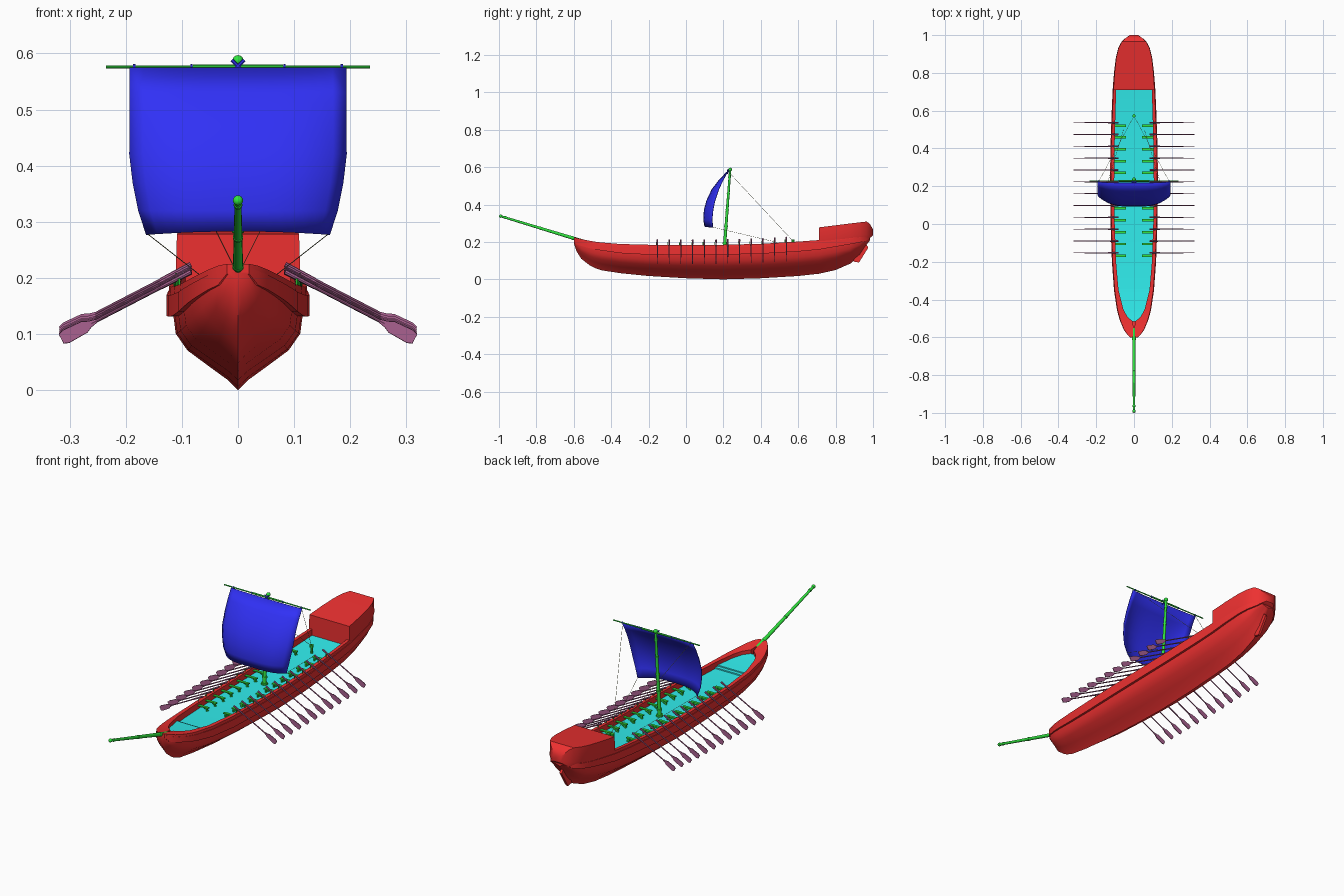
import bpy, bmesh, math
from mathutils import Vector

if "Cube" in bpy.data.objects:
    bpy.data.objects.remove(bpy.data.objects["Cube"])


def mat(name, c):
    m = bpy.data.materials.new(name)
    m.diffuse_color = (*c, 1)
    m.use_nodes = True
    m.node_tree.nodes["Principled BSDF"].inputs["Base Color"].default_value = m.diffuse_color
    return m


RED = mat("red_paint", (0.85, 0.03, 0.03))
BLUE = mat("blue_cloth", (0.03, 0.03, 0.92))
GREEN = mat("green_wood", (0.03, 0.78, 0.05))
CYAN = mat("cyan_deck", (0.03, 0.85, 0.85))
PURPLE = mat("purple_oar", (0.40, 0.12, 0.28))
ROPE = mat("rope", (0.30, 0.32, 0.15))


def finish(name, bm, material, angle=35):
    bmesh.ops.recalc_face_normals(bm, faces=bm.faces)
    me = bpy.data.meshes.new(name)
    bm.to_mesh(me)
    bm.free()
    me.materials.append(material)
    ob = bpy.data.objects.new(name, me)
    bpy.context.collection.objects.link(ob)
    bpy.context.view_layer.objects.active = ob
    ob.select_set(True)
    bpy.ops.object.shade_smooth_by_angle(angle=math.radians(angle))
    ob.select_set(False)
    return ob


def add_loft(bm, loops, closed=True, caps=True):
    rows = [[bm.verts.new(p) for p in lp] for lp in loops]
    n = len(rows[0])
    for a, b in zip(rows, rows[1:]):
        for i in range(n if closed else n - 1):
            j = (i + 1) % n
            bm.faces.new((a[i], a[j], b[j], b[i]))
    if caps:
        bm.faces.new(rows[0])
        bm.faces.new(rows[-1])


def loft(name, loops, material, closed=True, caps=True, angle=35):
    bm = bmesh.new()
    add_loft(bm, loops, closed, caps)
    return finish(name, bm, material, angle)


def add_rod(bm, a, b, r1, r2, sides=10):
    a, b = Vector(a), Vector(b)
    q = (b - a).to_track_quat('Z', 'Y')
    ring = lambda c, r: [c + q @ Vector((r * math.cos(t), r * math.sin(t), 0))
                         for t in (2 * math.pi * i / sides for i in range(sides))]
    add_loft(bm, [ring(a, r1), ring(b, r2)])


def add_ball(bm, c, r):
    res = bmesh.ops.create_uvsphere(bm, u_segments=12, v_segments=8, radius=r)
    bmesh.ops.translate(bm, verts=res['verts'], vec=c)


def add_box(bm, x0, x1, y0, y1, z0, z1):
    add_loft(bm, [[(x0, y0, z), (x1, y0, z), (x1, y1, z), (x0, y1, z)] for z in (z0, z1)])


# stations along the hull: y, keel height, gunwale height, half width, inner half width
ST = [(-.60, .195, .225, .020, 0), (-.585, .15, .222, .036, 0), (-.56, .11, .215, .054, 0),
      (-.515, .075, .206, .073, .008), (-.49, .062, .202, .081, .036), (-.45, .048, .197, .091, .057),
      (-.35, .033, .189, .106, .082), (-.2, .018, .185, .117, .095), (0, .006, .184, .124, .102),
      (.2, 0, .185, .127, .105), (.4, .006, .19, .125, .103), (.6, .018, .202, .118, .098),
      (.71, .03, .21, .113, .094), (.8, .05, .22, .106, .088), (.88, .085, .229, .096, .078),
      (.93, .13, .235, .083, .064), (.965, .185, .24, .062, .04), (.985, .21, .243, .035, .01)]


def at(y, k):
    for a, b in zip(ST, ST[1:]):
        if a[0] <= y <= b[0]:
            return a[k] + (b[k] - a[k]) * (y - a[0]) / (b[0] - a[0])


def band(y, zk, zs):
    h = min(.053, .034 + .06 * max(0, min(y + .6, .99 - y)))
    return zs - min(h, (zs - zk) * .6)


# hull shell
SEC = [(1, 1), (.96, .74), (.78, .52), (.43, .30), (.17, .14)]
hull = []
for y, zk, zs, w, wi in ST:
    zb, wh = band(y, zk, zs) + .004, w * .91
    half = [(wh * f, y, zk + (zb - zk) * t) for f, t in SEC]
    hull.append(half + [(0, y, zk)] + [(-x, yy, z) for x, yy, z in reversed(half)])
loft("hull", hull, RED)

# raised side planking with gunwale, one ring per side, closed at the bow
for s, side in ((1, "left"), (-1, "right")):
    loops = []
    for y, zk, zs, w, wi in ST:
        zb = band(y, zk, zs)
        zm = zb + (zs - zb) * .72
        loops.append([(s * x, y, z) for x, z in
                      ((wi, zb), (w * .9, zb), (w, zb), (w, zm), (w * .975, zm),
                       (w * .965, zs), (wi, zs))])
    loft("bulwark_" + side, loops, RED, angle=30)

# main deck, raised foredeck and step
deck = [s for s in ST if -.515 <= s[0] <= .8]
loft("deck", [[(x, y, z - zz) for x, zz in ((-wi, .03), (wi, .03), (wi, .038), (-wi, .038))]
              for y, k, z, w, wi in deck], CYAN)
for name, ye, top in (("foredeck", -.36, .018), ("foredeck_step", -.345, .024)):
    ys = [s[0] for s in deck if s[0] < ye - .012] + [ye]
    loft(name, [[(x, y, at(y, 2) - d) for x, d in
                 ((-at(y, 4), top), (at(y, 4), top), (at(y, 4), .035), (-at(y, 4), .035))]
                for y in ys], CYAN)

# stern cabin
CAB = [(.71, .16, .21, .278, .111), (.8, .18, .22, .289, .105), (.88, .2, .23, .299, .096),
       (.93, .21, .235, .305, .084), (.965, .215, .238, .309, .066), (.982, .22, .24, .298, .048),
       (1.0, .235, .25, .268, .022)]
loft("stern_cabin", [[(w * .9, y, za), (w, y, zb), (w * .98, y, zt), (-w * .98, y, zt),
                      (-w, y, zb), (-w * .9, y, za)] for y, za, zb, zt, w in CAB], RED)

# rudder blade
R = [(.895, .095), (.925, .09), (.975, .17), (.965, .185), (.925, .19)]
loft("rudder", [[(x, y, z) for y, z in R] for x in (-.006, .006)], RED)

# mast with bands and head
bm = bmesh.new()
foot, head = Vector((0, .204, .15)), Vector((0, .236, .585))
add_rod(bm, foot, head, .009, .006, 14)
for t, r in ((.02, .016), (.09, .013), (.3, .0105), (.5, .0098), (.7, .009), (.9, .0085)):
    p = foot.lerp(head, t)
    add_rod(bm, p, p + (head - foot) * .016, r, r, 14)
add_ball(bm, head + Vector((0, 0, .002)), .01)
finish("mast", bm, GREEN)

# yard with thicker middle
bm = bmesh.new()
add_rod(bm, (-.235, .228, .576), (.235, .228, .576), .003, .003)
add_rod(bm, (-.08, .228, .576), (.08, .228, .576), .0045, .0045)
finish("yard", bm, GREEN)

# lashing at the mast head and small ties along the yard
bm = bmesh.new()
for s in (-1, 1):
    add_rod(bm, (-.011 * s, .221, .566), (.011 * s, .224, .588), .003, .003, 8)
    for x in (.083, .185):
        add_rod(bm, (s * x - .002, .228, .576), (s * x + .002, .228, .576), .005, .005, 8)
finish("yard_lashing", bm, BLUE)

# bowsprit
bm = bmesh.new()
base, tip = Vector((0, -.55, .204)), Vector((0, -.991, .338))
add_rod(bm, base, tip, .0095, .006, 14)
for t in (.12, .5, .93):
    p = base.lerp(tip, t)
    add_rod(bm, p, p + (tip - base) * .02, .0105 - .003 * t, .0105 - .003 * t, 14)
add_ball(bm, tip, .009)
finish("bowsprit", bm, GREEN)

# billowing sail: rows of z, half width, edge y, middle y
ROWS = [(.574, .193, .223, .218), (.53, .193, .198, .176), (.48, .193, .175, .138),
        (.42, .193, .155, .110), (.37, .187, .145, .097), (.32, .177, .140, .094),
        (.277, .163, .144, .100)]
loops = []
for z, w, ye, ym in ROWS:
    us = [i / 8 - 1 for i in range(17)]
    loops.append([(w * u, ym + (ye - ym) * abs(u) ** 3.5,
                   z + (.006 * (1 - u * u) if z < .3 else 0)) for u in us])
sail = loft("sail", loops, BLUE, closed=False, caps=False, angle=60)
mod = sail.modifiers.new("thickness", 'SOLIDIFY')
mod.thickness, mod.offset = .003, 0

# ropes from yard and sail corners to the deck
bm = bmesh.new()
for s in (-1, 1):
    add_rod(bm, (s * .185, .228, .574), (0, .572, .205), .0008, .0008, 5)
    add_rod(bm, (s * .162, .144, .279), (s * .055, .5, .195), .0008, .0008, 5)
finish("ropes", bm, ROPE)

# mooring post for the ropes
bm = bmesh.new()
add_rod(bm, (0, .572, .165), (0, .572, .207), .006, .006)
add_rod(bm, (0, .572, .2), (0, .572, .212), .0095, .0095)
finish("rope_post", bm, GREEN)

# oars and rowing benches, twelve a side
oars, benches = bmesh.new(), bmesh.new()
BLADE = [(.19, .003), (.203, .006), (.213, .011), (.25, .0125), (.26, .009),
         (.26, -.009), (.25, -.0125), (.213, -.011), (.203, -.006), (.19, -.003)]
for i in range(12):
    y = -.153 + i * .0627
    dz = at(y, 2) - .187
    z = at(y, 2) - .03
    wi = at(y, 4)
    for s in (-1, 1):
        pt = lambda a, b, yy: (s * (.084 + .888 * a + .46 * b), yy, .213 + dz - .46 * a + .888 * b)
        add_rod(oars, pt(0, 0, y), pt(.06, 0, y), .0045, .0035, 8)
        add_rod(oars, pt(.06, 0, y), pt(.2, 0, y), .0028, .0028, 8)
        add_loft(oars, [[pt(a, b, y + d) for a, b in BLADE] for d in (-.0018, .0018)])
        add_box(benches, *sorted((s * .042, s * wi)), y - .022, y - .009, z + .014, z + .019)
        add_box(benches, *sorted((s * .048, s * .054)), y - .02, y - .011, z - .002, z + .015)
        add_rod(benches, (s * .045, y - .012, z), (s * .078, y - .012, z + .016), .003, .003, 6)
        # pin holding the oar at the gunwale
        add_rod(benches, (s * (wi + .008), y - .007, z + .028), (s * (wi + .008), y - .007, z + .044), .002, .002, 6)
finish("oars", oars, PURPLE)
finish("rowing_benches", benches, GREEN)
